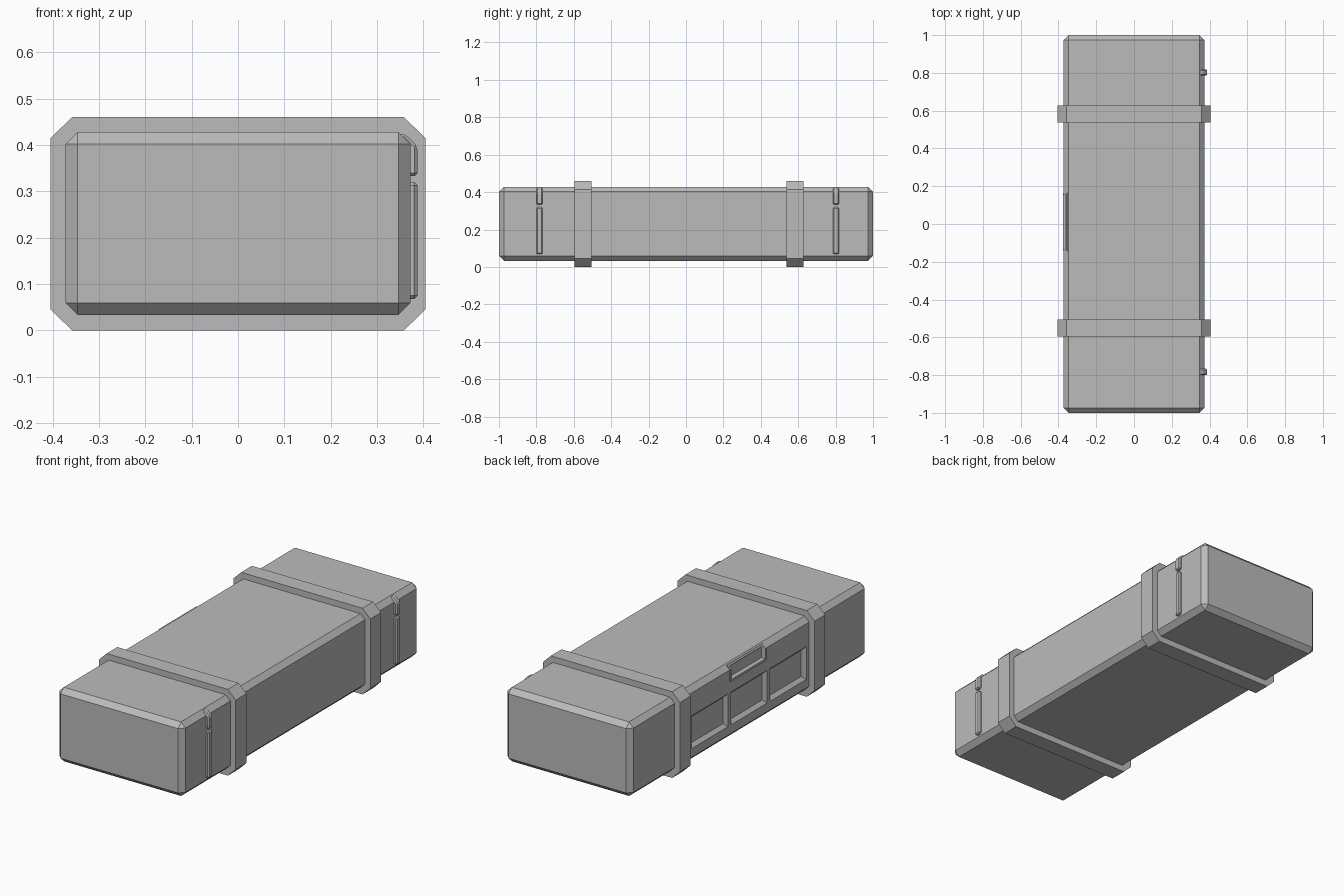
import bpy, bmesh

cube = bpy.data.objects.get("Cube")
if cube:
    bpy.data.objects.remove(cube, do_unlink=True)

grey = bpy.data.materials.new("plain grey")
grey.use_nodes = True
grey.diffuse_color = (0.5, 0.5, 0.5, 1)
grey.node_tree.nodes["Principled BSDF"].inputs["Base Color"].default_value = (0.5, 0.5, 0.5, 1)


def prism(name, outline, y0, y1, bevel=0):
    """Extrude an (x, z) outline from y0 to y1, with optional chamfered edges."""
    bm = bmesh.new()
    face = bm.faces.new([bm.verts.new((x, y0, z)) for x, z in outline])
    made = bmesh.ops.extrude_face_region(bm, geom=[face])["geom"]
    for v in made:
        if isinstance(v, bmesh.types.BMVert):
            v.co.y = y1
    bmesh.ops.recalc_face_normals(bm, faces=bm.faces)
    if bevel:
        bmesh.ops.bevel(bm, geom=bm.edges[:], offset=bevel, segments=1,
                        affect='EDGES', profile=0.5)
    mesh = bpy.data.meshes.new(name)
    bm.to_mesh(mesh)
    bm.free()
    mesh.materials.append(grey)
    obj = bpy.data.objects.new(name, mesh)
    bpy.context.collection.objects.link(obj)
    return obj


def rect(x0, x1, z0, z1):
    return [(x0, z0), (x1, z0), (x1, z1), (x0, z1)]


def carve(target, cutter):
    """Subtract the cutter from the target and discard it."""
    cutter.hide_render = True
    mod = target.modifiers.new("carve", 'BOOLEAN')
    mod.operation = 'DIFFERENCE'
    mod.solver = 'EXACT'
    mod.object = cutter
    bpy.context.view_layer.objects.active = target
    bpy.ops.object.modifier_apply(modifier=mod.name)
    bpy.data.objects.remove(cutter, do_unlink=True)


# Chamfered case body
SIDE = 0.372
body = prism("case_body", rect(-SIDE, SIDE, 0.033, 0.428), -1, 1, bevel=0.026)

# Three recessed panels with sloping walls
slope = 0.018
for y in (-0.33, 0, 0.33):
    cutter = prism("panel_cutter", rect(-SIDE - slope, -SIDE + slope, 0.105 - slope, 0.28 + slope),
                   y - 0.153 - slope, y + 0.153 + slope)
    for v in cutter.data.vertices:
        if v.co.x > -SIDE:
            v.co.y += 2 * slope * (1 if v.co.y < y else -1)
            v.co.z += 2 * slope * (1 if v.co.z < 0.19 else -1)
    carve(body, cutter)

# Grip slot below the lid edge, with a thin frame
G0, G1 = -0.142, 0.163
carve(body, prism("grip_cutter", rect(-0.42, -0.352, 0.342, 0.418), G0 + 0.003, G1 - 0.003))
end = [(-0.376, 0.338), (-0.376, 0.404), (-0.357, 0.423), (-0.348, 0.415), (-0.348, 0.338)]
prism("grip_frame_front", end, G0, G0 + 0.01)
prism("grip_frame_back", end, G1 - 0.01, G1)
prism("grip_frame_bottom", rect(-0.376, -0.348, 0.338, 0.35), G0, G1)
prism("grip_frame_top", [(-0.363, 0.417), (-0.357, 0.423), (-0.345, 0.42), (-0.345, 0.41)], G0, G1)

# Two straps with cut corners
corner = [(0.358, 0.46), (0.404, 0.415), (0.404, 0.045), (0.358, 0)]
strap = corner + [(-x, z) for x, z in reversed(corner)]
for label, y in (("front", -0.551), ("back", 0.583)):
    prism(label + "_strap", strap, y - 0.045, y + 0.045)

# Two-piece latches on the left side
hook = [(0.34, 0.424), (0.36, 0.424), (0.387, 0.397), (0.387, 0.333),
        (0.36, 0.333), (0.36, 0.39)]
for label, y in (("front", -0.783), ("back", 0.802)):
    prism(label + "_latch_top", hook, y - 0.017, y + 0.017, bevel=0.006)
    prism(label + "_latch_bottom", rect(0.355, 0.387, 0.068, 0.32),
          y - 0.017, y + 0.017, bevel=0.007)
